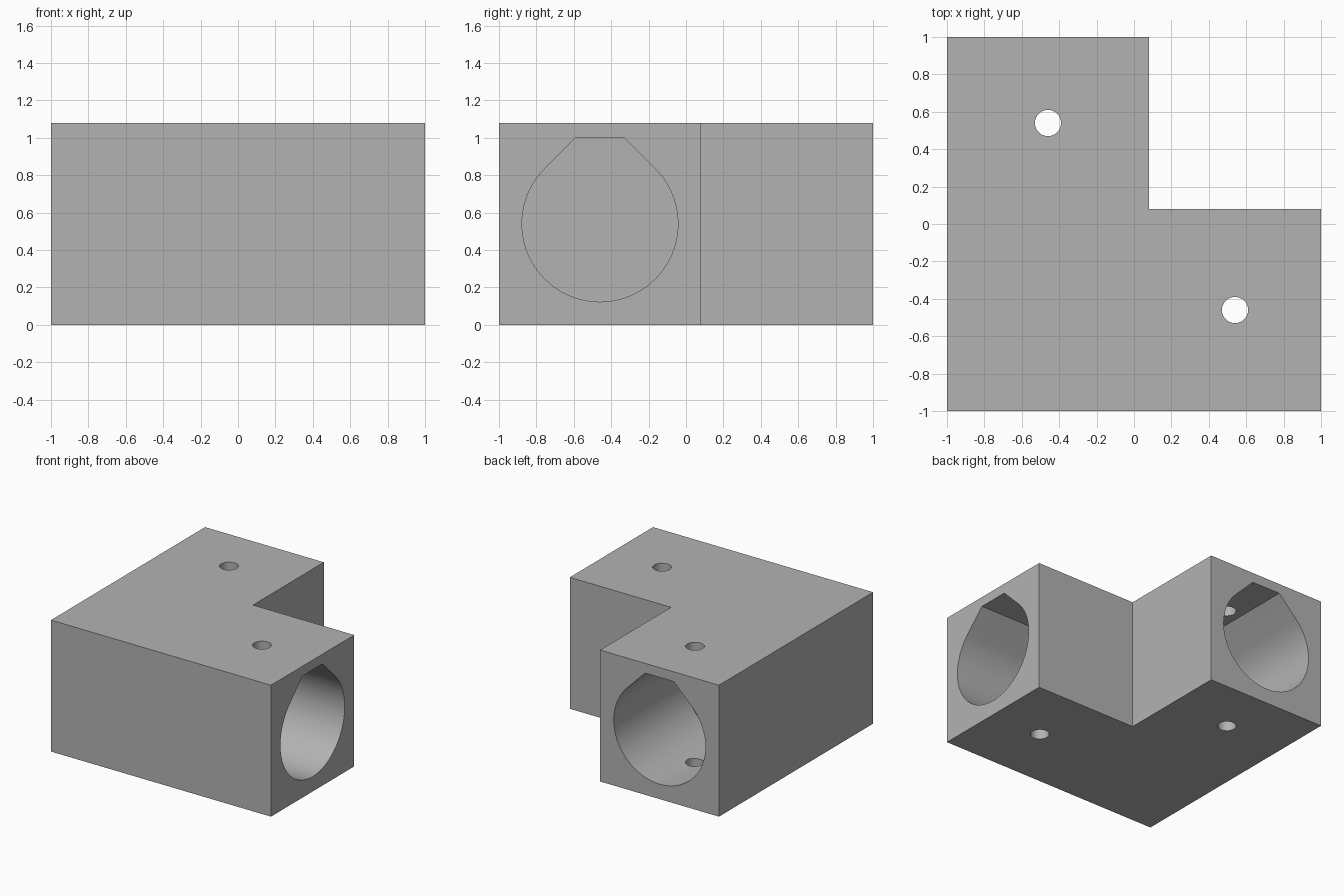
import bpy, bmesh
from math import sin, cos, radians, sqrt
from mathutils import Vector

cube = bpy.data.objects.get("Cube")
if cube:
    bpy.data.objects.remove(cube, do_unlink=True)

WIDTH = 1.08                 # arm width and block height
INNER = -1 + WIDTH           # inside corner of the elbow
AXIS = -1 + WIDTH / 2        # centre line of each arm
MID = WIDTH / 2              # bore height
RADIUS = 0.417
FLAT = 1.0                   # height of the flat bore roof

grey = bpy.data.materials.new("plain grey")
grey.use_nodes = True
colour = (0.45, 0.45, 0.45, 1)
grey.diffuse_color = colour
grey.node_tree.nodes["Principled BSDF"].inputs["Base Color"].default_value = colour


def prism(name, outline, sweep):
    """Extrude a closed outline along a vector."""
    bm = bmesh.new()
    face = bm.faces.new([bm.verts.new(p) for p in outline])
    grown = bmesh.ops.extrude_face_region(bm, geom=[face], use_keep_orig=True)
    verts = [v for v in grown["geom"] if isinstance(v, bmesh.types.BMVert)]
    bmesh.ops.translate(bm, vec=Vector(sweep), verts=verts)
    bmesh.ops.recalc_face_normals(bm, faces=bm.faces)
    mesh = bpy.data.meshes.new(name)
    bm.to_mesh(mesh)
    bm.free()
    mesh.materials.append(grey)
    obj = bpy.data.objects.new(name, mesh)
    bpy.context.collection.objects.link(obj)
    return obj


def cut(target, cutter):
    """Subtract the cutter from the target and discard it."""
    cutter.hide_render = True
    mod = target.modifiers.new("cut", "BOOLEAN")
    mod.operation = "DIFFERENCE"
    mod.solver = "EXACT"
    mod.object = cutter
    bpy.context.view_layer.objects.active = target
    bpy.ops.object.modifier_apply(modifier=mod.name)
    bpy.data.objects.remove(cutter, do_unlink=True)


# L-shaped block
corners = [(-1, -1), (1, -1), (1, INNER), (INNER, INNER), (INNER, 1), (-1, 1)]
block = prism("elbow_block", [(x, y, 0) for x, y in corners], (0, 0, WIDTH))

# Teardrop bore section: lower three quarters of a circle, 45 degree roof, flat top
STEPS = 72
section = []
for i in range(STEPS + 1):
    a = radians(135 + 270 * i / STEPS)
    section.append((AXIS + RADIUS * cos(a), MID + RADIUS * sin(a)))
half = RADIUS * sqrt(2) - (FLAT - MID)
section += [(AXIS + half, FLAT), (AXIS - half, FLAT)]

# Blind bores, one into the end of each arm
depth = 1.1 - INNER
cut(block, prism("side_bore", [(INNER, u, z) for u, z in section], (depth, 0, 0)))
cut(block, prism("back_bore", [(u, INNER, z) for u, z in section], (0, depth, 0)))

# Vertical screw holes through the middle of each bore
screw = (1 + INNER) / 2
for x, y in ((screw, AXIS), (AXIS, screw)):
    ring = [radians(360 * i / 40) for i in range(40)]
    hole = [(x + 0.07 * cos(a), y + 0.07 * sin(a), -0.1) for a in ring]
    cut(block, prism("screw_hole", hole, (0, 0, WIDTH + 0.2)))

# Smooth bores, crisp block edges
bpy.ops.object.select_all(action="DESELECT")
block.select_set(True)
bpy.context.view_layer.objects.active = block
bpy.ops.object.shade_smooth_by_angle(angle=radians(30))
